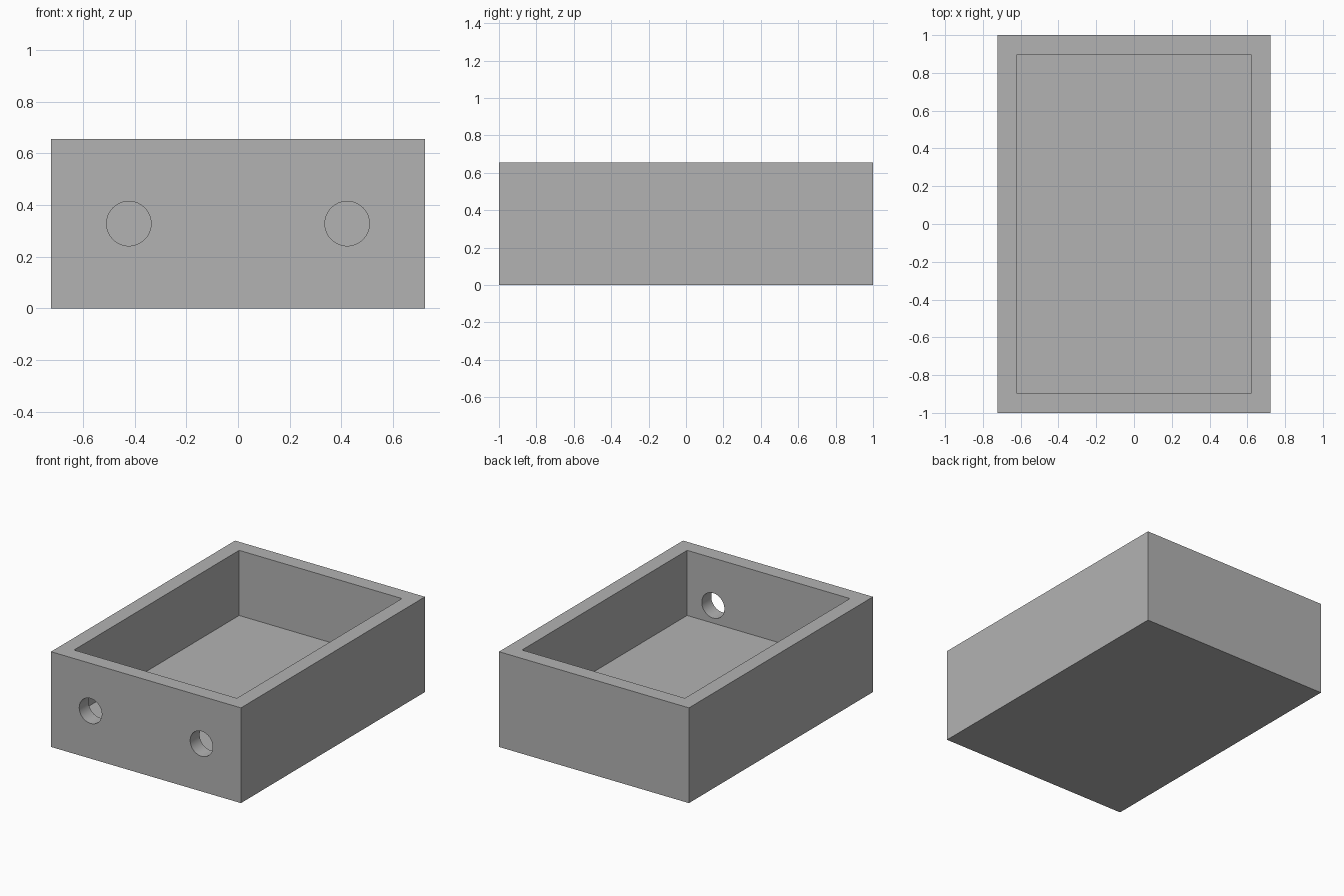
import bpy
import math

default_cube = bpy.data.objects.get("Cube")
if default_cube:
    bpy.data.objects.remove(default_cube, do_unlink=True)

WIDTH, LENGTH, HEIGHT = 1.445, 2.0, 0.655
WALL, FLOOR = 0.103, 0.207
HOLE_X, HOLE_Z, HOLE_RADIUS = 0.422, 0.328, 0.086

# Plain grey material
grey = bpy.data.materials.new("plain_grey")
grey.use_nodes = True
colour = (0.45, 0.45, 0.45, 1)
grey.diffuse_color = colour
grey.node_tree.nodes["Principled BSDF"].inputs["Base Color"].default_value = colour


def block(name, size, bottom):
    """Box centred on x and y, resting at the given height."""
    bpy.ops.mesh.primitive_cube_add(size=1, location=(0, 0, bottom + size[2] / 2))
    obj = bpy.context.object
    obj.name = name
    obj.scale = size
    bpy.ops.object.transform_apply(location=True, rotation=True, scale=True)
    obj.data.materials.append(grey)
    return obj


def cut(target, cutter):
    """Subtract the cutter from the target, then discard it."""
    cutter.hide_render = True
    mod = target.modifiers.new("cut", 'BOOLEAN')
    mod.operation = 'DIFFERENCE'
    mod.solver = 'EXACT'
    mod.object = cutter
    bpy.context.view_layer.objects.active = target
    bpy.ops.object.modifier_apply(modifier=mod.name)
    bpy.data.objects.remove(cutter, do_unlink=True)


# Open tray: solid block with a rectangular recess
tray = block("open_tray", (WIDTH, LENGTH, HEIGHT), 0)
recess = block("recess_cutter", (WIDTH - 2 * WALL, LENGTH - 2 * WALL, HEIGHT), FLOOR)
cut(tray, recess)

# Pair of round holes through the front wall
for side in (-1, 1):
    bpy.ops.mesh.primitive_cylinder_add(
        vertices=64, radius=HOLE_RADIUS, depth=3 * WALL,
        location=(side * HOLE_X, -LENGTH / 2 + WALL / 2, HOLE_Z),
        rotation=(math.pi / 2, 0, 0))
    hole = bpy.context.object
    hole.name = "hole_cutter"
    hole.data.materials.append(grey)
    cut(tray, hole)

# Smooth hole walls, sharp box edges
bpy.ops.object.select_all(action='DESELECT')
tray.select_set(True)
bpy.context.view_layer.objects.active = tray
bpy.ops.object.shade_smooth_by_angle(angle=math.radians(30))
